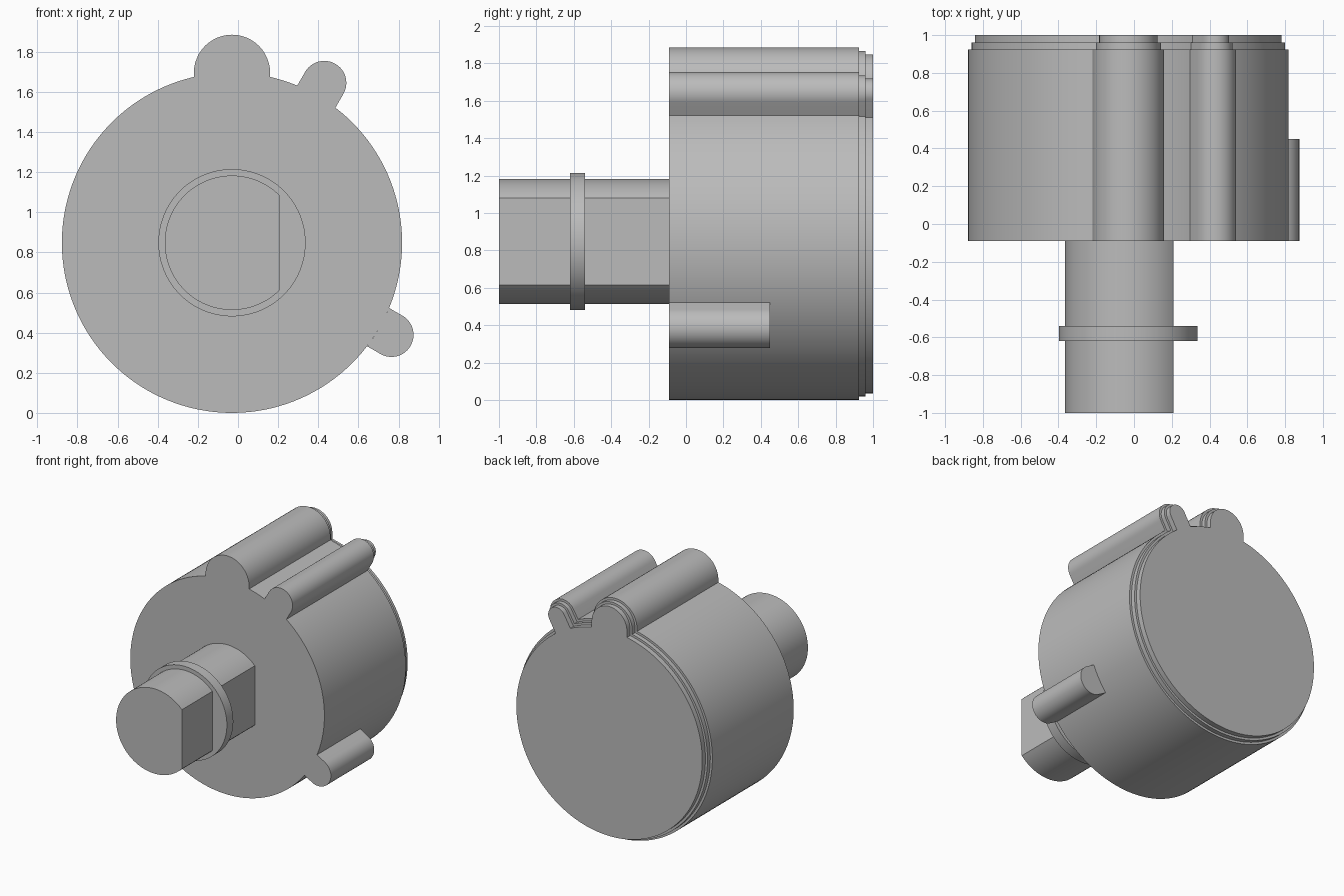
import bpy, bmesh
from math import sin, cos, asin, acos, pi, radians

if "Cube" in bpy.data.objects:
    bpy.data.objects.remove(bpy.data.objects["Cube"])

CX, CZ, R = -0.03, 0.848, 0.848      # axis position and housing radius

grey = bpy.data.materials.new("plain grey")
grey.use_nodes = True
GREY = (0.5, 0.5, 0.5, 1)
grey.diffuse_color = GREY
grey.node_tree.nodes["Principled BSDF"].inputs["Base Color"].default_value = GREY


def arc(radius, start, end, steps, x=0, z=0):
    """Points along an arc, seen from the front."""
    angles = [start + (end - start) * i / steps for i in range(steps + 1)]
    return [(x + radius * cos(a), z + radius * sin(a)) for a in angles]


def lobe_tip(angle, dist, r):
    """Half round end of a lobe standing out from the axis."""
    return arc(r, angle - pi / 2, angle + pi / 2, 24,
               dist * cos(angle), dist * sin(angle))


def loft(name, rings):
    """Skin a list of (outline, y) rings and cap both ends."""
    bm = bmesh.new()
    loops = [[bm.verts.new((CX + x, y, CZ + z)) for x, z in pts] for pts, y in rings]
    n = len(loops[0])
    for a, b in zip(loops, loops[1:]):
        for i in range(n):
            j = (i + 1) % n
            bm.faces.new((a[i], a[j], b[j], b[i]))
    bm.faces.new(loops[0])
    bm.faces.new(loops[-1])
    bmesh.ops.recalc_face_normals(bm, faces=bm.faces)
    mesh = bpy.data.meshes.new(name)
    bm.to_mesh(mesh)
    bm.free()
    mesh.materials.append(grey)
    obj = bpy.data.objects.new(name, mesh)
    bpy.context.collection.objects.link(obj)
    bpy.ops.object.select_all(action="DESELECT")
    obj.select_set(True)
    bpy.context.view_layer.objects.active = obj
    bpy.ops.object.shade_smooth_by_angle(angle=radians(30))


# Housing with two full-length lobes and a stepped rear rim
LOBES = [(radians(60), 0.92, 0.11), (radians(90), 0.847, 0.19)]


def housing_outline(inset):
    radius = R - inset
    spans = [(a, d, r - inset, asin((r - inset) / radius)) for a, d, r in LOBES]
    (a1, d1, r1, h1), (a2, d2, r2, h2) = spans
    return (lobe_tip(a1, d1, r1)
            + arc(radius, a1 + h1, a2 - h2, 8)
            + lobe_tip(a2, d2, r2)
            + arc(radius, a2 + h2, a1 - h1 + 2 * pi, 120))


loft("housing", [(housing_outline(inset), y) for inset, y in
                 [(0, -0.09), (0, 0.925), (0.018, 0.925),
                  (0.018, 0.96), (0.036, 0.96), (0.036, 1)]])

# Short side lobe, its inner edge following the housing
side, width = radians(-30), 0.11
half = asin(width / R)
loft("side_lobe", [(lobe_tip(side, 0.918, width) + arc(R, side + half, side - half, 8), y)
                   for y in (-0.09, 0.45)])

# Shaft with a flat on its left side, and its collar
cut = acos(0.24 / 0.335)
shaft = arc(0.335, cut, 2 * pi - cut, 72)
loft("shaft", [(shaft, -1), (shaft, -0.09)])
collar = arc(0.367, 0, 2 * pi, 96)[:-1]
loft("collar", [(collar, -0.62), (collar, -0.54)])
